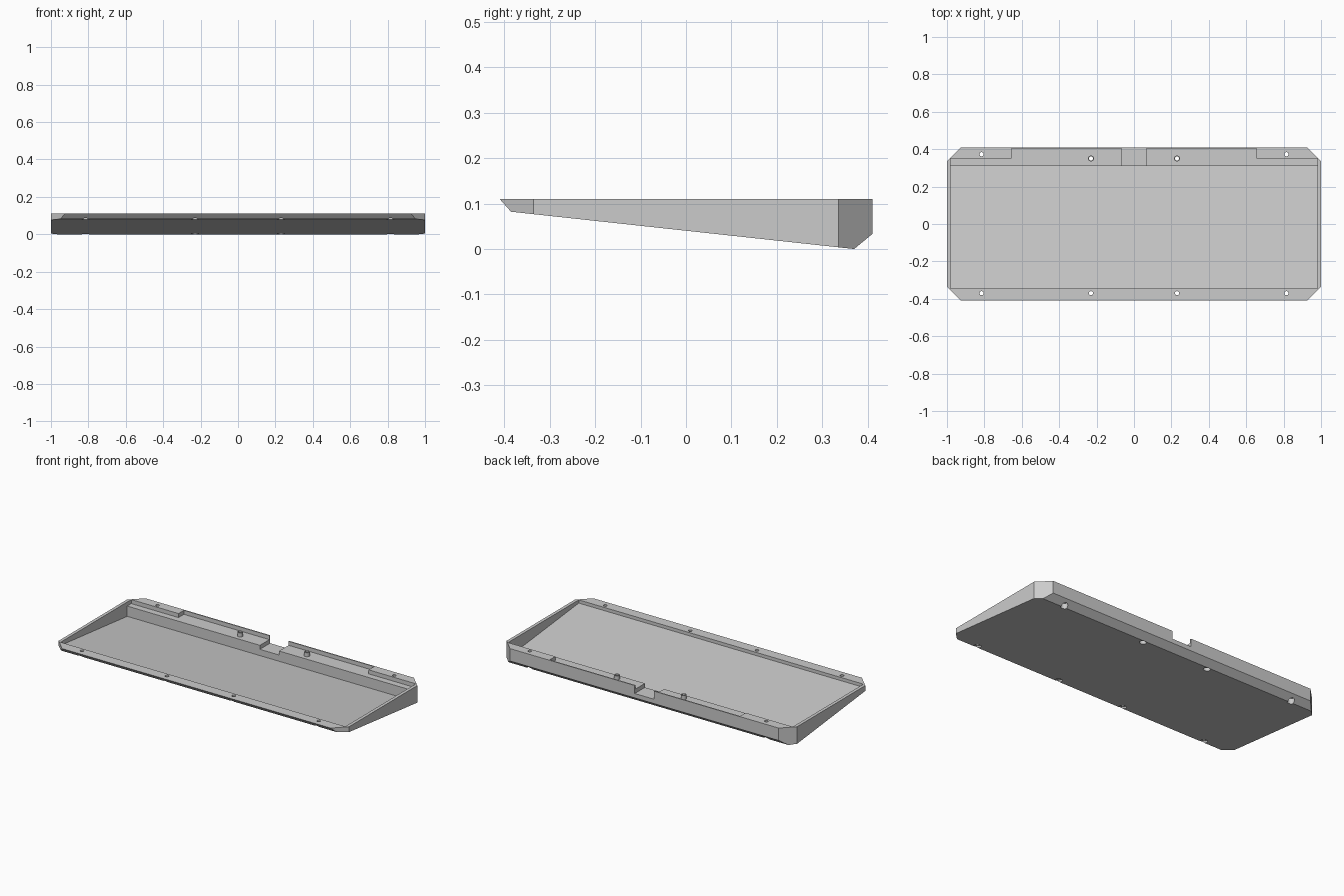
import bpy, bmesh
from mathutils import Vector

if "Cube" in bpy.data.objects:
    bpy.data.objects.remove(bpy.data.objects["Cube"])

grey = bpy.data.materials.new("plain grey")
grey.use_nodes = True
grey.diffuse_color = (0.6, 0.6, 0.6, 1)
grey.node_tree.nodes["Principled BSDF"].inputs["Base Color"].default_value = (0.6, 0.6, 0.6, 1)


def prism(name, points, depth):
    """Extrude a closed polygon along the given vector."""
    bm = bmesh.new()
    face = bm.faces.new([bm.verts.new(p) for p in points])
    out = bmesh.ops.extrude_face_region(bm, geom=[face])
    moved = [g for g in out["geom"] if isinstance(g, bmesh.types.BMVert)]
    bmesh.ops.translate(bm, verts=moved, vec=Vector(depth))
    bmesh.ops.recalc_face_normals(bm, faces=bm.faces)
    mesh = bpy.data.meshes.new(name)
    bm.to_mesh(mesh)
    bm.free()
    mesh.materials.append(grey)
    obj = bpy.data.objects.new(name, mesh)
    bpy.context.collection.objects.link(obj)
    return obj


def side_prism(name, profile, half):
    return prism(name, [(-half, y, z) for y, z in profile], (2 * half, 0, 0))


def box(name, x0, x1, y0, y1, z0, z1):
    return prism(name, [(x0, y0, z0), (x1, y0, z0), (x1, y1, z0), (x0, y1, z0)],
                 (0, 0, z1 - z0))


def cylinder(name, x, y, z0, z1, radius):
    bpy.ops.mesh.primitive_cylinder_add(vertices=24, radius=radius, depth=z1 - z0,
                                        location=(x, y, (z0 + z1) / 2))
    obj = bpy.context.object
    obj.name = name
    obj.data.materials.append(grey)
    return obj


def combine(target, tool, operation):
    mod = target.modifiers.new("cut", "BOOLEAN")
    mod.operation = operation
    mod.solver = "EXACT"
    mod.object = tool
    bpy.context.view_layer.objects.active = target
    bpy.ops.object.modifier_apply(modifier=mod.name)
    bpy.data.objects.remove(tool)


TOP = 0.11
SHELF = 0.085

# Wedge-shaped tray with clipped corners
tray = side_prism("case_tray", [(-0.41, TOP), (-0.385, 0.082), (0.37, 0),
                                (0.41, 0.033), (0.41, TOP)], 1.0)
plan = [(-1, -0.335), (-0.925, -0.41), (0.925, -0.41), (1, -0.335),
        (1, 0.335), (0.925, 0.41), (-0.925, 0.41), (-1, 0.335)]
combine(tray, prism("plan", [(x, y, -0.1) for x, y in plan], (0, 0, 0.4)), "INTERSECT")

# Sloping main cavity
cavity = [(-0.345, 0.3), (-0.345, 0.09), (0.31, 0.021), (0.31, 0.3)]
combine(tray, side_prism("cavity", cavity, 0.98), "DIFFERENCE")

# Rear shelf, deeper recess behind a thin wall, and the central cable notch
combine(tray, box("shelf", -0.98, 0.98, 0.30, 0.35, SHELF, 0.3), "DIFFERENCE")
combine(tray, box("recess", -0.655, 0.655, 0.30, 0.403, SHELF, 0.3), "DIFFERENCE")
combine(tray, box("notch", -0.066, 0.066, 0.30, 0.5, 0.06, 0.3), "DIFFERENCE")

# Standoff pegs in the recess
for x in (-0.23, 0.23):
    combine(tray, cylinder("peg", x, 0.35, 0.07, TOP, 0.016), "UNION")

# Screw holes, widened from below
for side in (-1, 1):
    for x, y, seat in ((0.815, -0.37, 0.092), (0.23, -0.37, 0.092),
                       (0.815, 0.373, 0.035), (0.23, 0.35, 0.035)):
        combine(tray, cylinder("hole", side * x, y, -0.1, 0.3, 0.011), "DIFFERENCE")
        combine(tray, cylinder("counterbore", side * x, y, -0.1, seat, 0.02), "DIFFERENCE")

# Crisp edges, smooth hole walls
bpy.ops.object.select_all(action="DESELECT")
tray.select_set(True)
bpy.context.view_layer.objects.active = tray
bpy.ops.object.shade_smooth_by_angle(angle=0.5)
